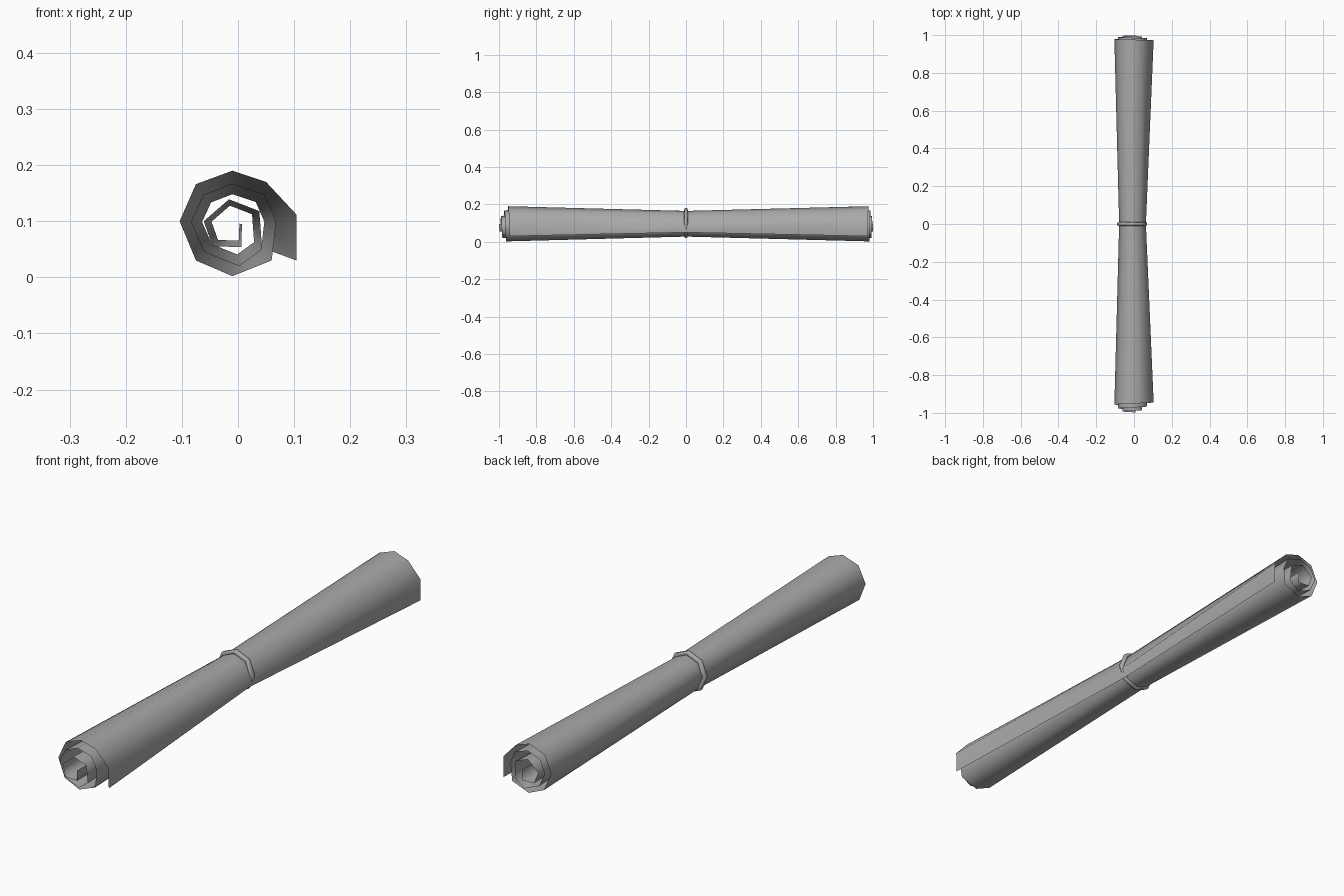
import bpy, bmesh, math

if "Cube" in bpy.data.objects:
    bpy.data.objects.remove(bpy.data.objects["Cube"], do_unlink=True)

paper = bpy.data.materials.new("grey_paper")
paper.use_nodes = True
colour = (0.4, 0.4, 0.4, 1)
paper.diffuse_color = colour
paper.node_tree.nodes["Principled BSDF"].inputs["Base Color"].default_value = colour

CX, CZ = -0.01, 0.097      # axis of the roll
PINCH = 0.73               # how far the tie squeezes the roll


def add_object(name, bm, smooth=True):
    mesh = bpy.data.meshes.new(name)
    bm.to_mesh(mesh)
    bm.free()
    mesh.materials.append(paper)
    for face in mesh.polygons:
        face.use_smooth = smooth
    obj = bpy.data.objects.new(name, mesh)
    bpy.context.collection.objects.link(obj)
    return obj


# Rolled sheet: spiral section from the loose outer flap to the inner end
spiral = [(.104, .03), (.104, .112), (.05, .17), (-.01, .19), (-.075, .166),
          (-.104, .1), (-.075, .03), (-.01, .002), (.06, .03), (.068, .1),
          (.047, .148), (-.01, .167), (-.062, .147), (-.084, .099),
          (-.06, .045), (.002, .02), (.043, .05), (.038, .118), (-.016, .139),
          (-.061, .1), (-.045, .055), (.006, .054), (.007, .095)]
waist = [(CX + (x - CX) * PINCH, CZ + (z - CZ) * PINCH) for x, z in spiral]
waist[:2] = [(.05, .05), (.063, .085)]   # flap tucked under the tie

bm = bmesh.new()
rows = []
for i, (end, mid) in enumerate(zip(spiral, waist)):
    t = i / (len(spiral) - 1)
    front, back = -0.943 - 0.057 * t, 0.972 + 0.028 * t
    rows.append([bm.verts.new((p[0], y, p[1]))
                 for p, y in ((end, front), (mid, 0), (end, back))])
for a, b in zip(rows, rows[1:]):
    for k in range(2):
        bm.faces.new((a[k], a[k + 1], b[k + 1], b[k]))
add_object("rolled_sheet", bm)

# Tie: eight-sided ring around the waist
bm = bmesh.new()
section = [(-.011, .068), (-.006, .08), (.006, .08), (.011, .068)]
loops = []
for i in range(8):
    a = i * math.tau / 8
    loops.append([bm.verts.new((CX + r * math.cos(a), y, 0.1 + r * math.sin(a)))
                  for y, r in section])
for i in range(8):
    a, b = loops[i], loops[(i + 1) % 8]
    for k in range(4):
        m = (k + 1) % 4
        bm.faces.new((a[k], a[m], b[m], b[k]))
bmesh.ops.recalc_face_normals(bm, faces=bm.faces)
add_object("tie_ring", bm)
